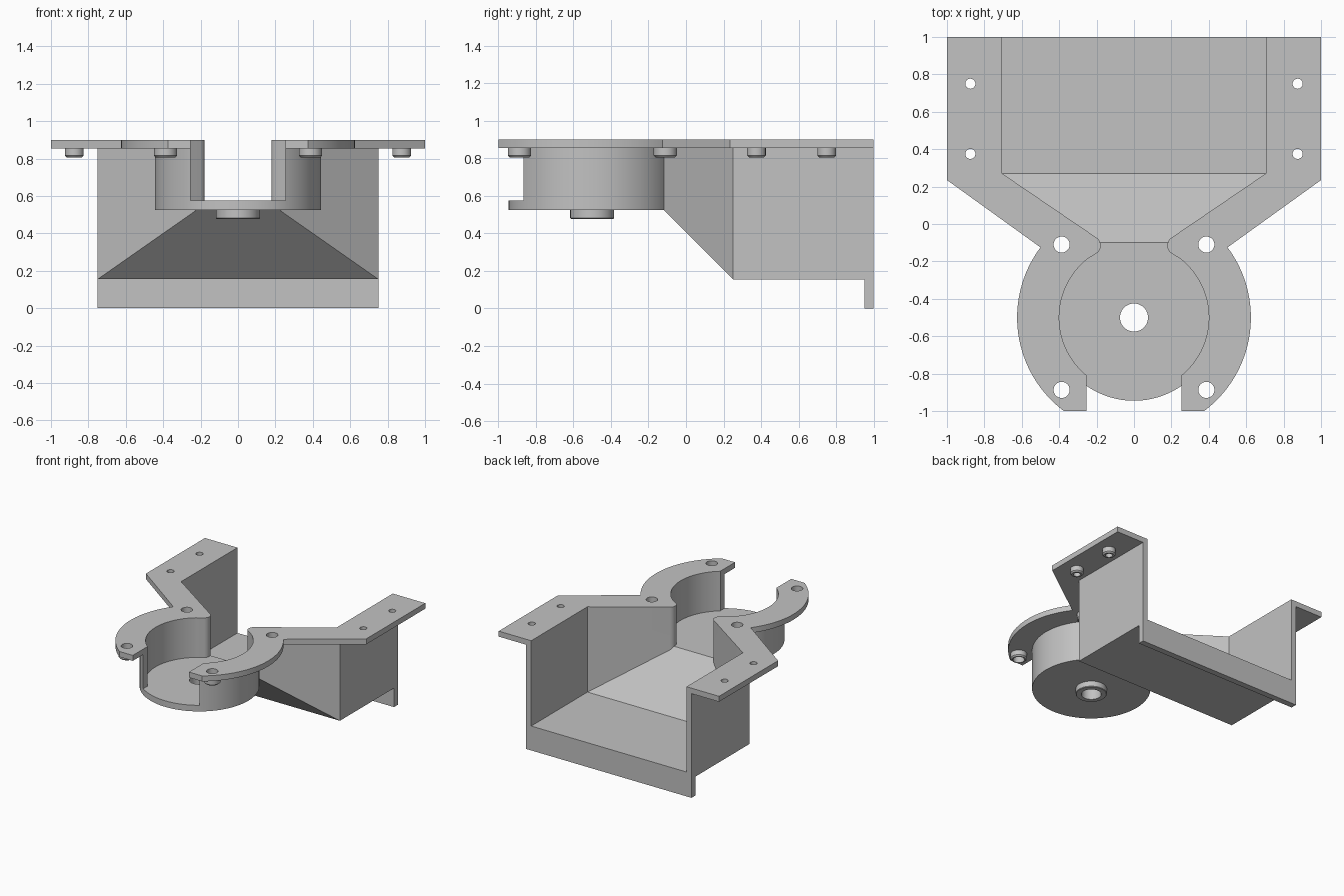
import bpy
import bmesh
from math import cos, sin, radians

if "Cube" in bpy.data.objects:
    bpy.data.objects.remove(bpy.data.objects["Cube"])

grey = bpy.data.materials.new("plain grey")
grey.use_nodes = True
COLOUR = (0.54, 0.54, 0.54, 1)
grey.diffuse_color = COLOUR
grey.node_tree.nodes["Principled BSDF"].inputs["Base Color"].default_value = COLOUR

CY = -0.5                         # centre of the round cup
TOP, PLATE_BOTTOM = 0.9, 0.855


def arc(cx, cy, r, start, end, steps):
    angles = [radians(start + (end - start) * i / steps) for i in range(steps + 1)]
    return [(cx + r * cos(a), cy + r * sin(a)) for a in angles]


def mirrored(half):
    return half + [(-x, y) for x, y in reversed(half) if abs(x) > 1e-5]


def prism(name, points, low, high, axis="z"):
    """Extrude a 2D outline along z (outline in x, y) or x (outline in y, z)."""
    bm = bmesh.new()
    place = (lambda p, h: (p[0], p[1], h)) if axis == "z" else (lambda p, h: (h, p[0], p[1]))
    face = bm.faces.new([bm.verts.new(place(p, low)) for p in points])
    moved = bmesh.ops.extrude_face_region(bm, geom=[face])["geom"]
    shift = place((0, 0), high - low)
    bmesh.ops.translate(bm, vec=shift, verts=[v for v in moved if isinstance(v, bmesh.types.BMVert)])
    return finish(name, bm)


def finish(name, bm):
    bmesh.ops.recalc_face_normals(bm, faces=bm.faces)
    mesh = bpy.data.meshes.new(name)
    bm.to_mesh(mesh)
    bm.free()
    mesh.materials.append(grey)
    obj = bpy.data.objects.new(name, mesh)
    bpy.context.collection.objects.link(obj)
    return obj


def boolean(obj, cutter, operation="DIFFERENCE"):
    mod = obj.modifiers.new("cut", "BOOLEAN")
    mod.operation, mod.object, mod.solver = operation, cutter, "EXACT"
    activate(obj)
    bpy.ops.object.modifier_apply(modifier=mod.name)


def activate(obj):
    bpy.ops.object.select_all(action="DESELECT")
    obj.select_set(True)
    bpy.context.view_layer.objects.active = obj


def smooth(obj):
    activate(obj)
    bpy.ops.object.shade_smooth_by_angle(angle=radians(25))


def ring_boss(name, x, y, bottom, top, outer, inner, chamfer, steps=40):
    """Short tube with a chamfered lower rim."""
    profile = [(inner, top), (outer, top), (outer, bottom + chamfer),
               (outer - chamfer, bottom), (inner, bottom)]
    bm = bmesh.new()
    rings = [[bm.verts.new((px, py, z)) for px, py in arc(x, y, r, 0, 360, steps)[:-1]]
             for r, z in profile]
    for a, b in zip(rings, rings[1:] + rings[:1]):
        for i in range(steps):
            j = (i + 1) % steps
            bm.faces.new((a[i], a[j], b[j], b[i]))
    smooth(finish(name, bm))


# Outlines, right half listed from back to front
body_plan = mirrored([(0.75, 1), (0.75, 0.25)] + arc(0, CY, 0.445, 59.5, -90, 48))
plate_plan = mirrored([(1, 1), (1, 0.235)] + arc(0, CY, 0.625, 36.87, -53.13, 32))
cavity_plan = mirrored([(0.705, 1.1), (0.705, 0.27)]
                       + arc(0.228, -0.115, 0.05, 125, 233, 10)
                       + arc(0, CY, 0.4, 51.3, -50.4, 36) + [(0.255, -1.2)])
body_side = [(1, 0), (1, 1), (-1.2, 1), (-1.2, 0.525), (-0.12, 0.525),
             (0.25, 0.155), (0.95, 0.155), (0.95, 0)]
cavity_side = [(1.2, 1.1), (1.2, 0.2), (0.27, 0.2), (-0.1, 0.575), (-1.3, 0.575), (-1.3, 1.1)]

# Hopper and cup shell, with the back lip
body = prism("hopper_and_cup", body_plan, -0.1, PLATE_BOTTOM)
side = prism("side_cutter", body_side, -1.2, 1.2, "x")
boolean(body, side, "INTERSECT")

# Hollow inside, open at the back and at the front notch
cavity = prism("cavity_cutter", cavity_plan, 0, 1.05)
floor = prism("floor_cutter", cavity_side, -1.3, 1.3, "x")
boolean(cavity, floor, "INTERSECT")

plate = prism("mounting_plate", plate_plan, PLATE_BOTTOM, TOP)
boolean(body, cavity)
boolean(plate, cavity)

# Drain hole and boss under the cup
drain = prism("drain_cutter", arc(0, CY, 0.075, 0, 360, 40)[:-1], 0.3, 0.7)
boolean(body, drain)
ring_boss("drain_boss", 0, CY, 0.477, 0.525, 0.117, 0.075, 0.004)

# Screw holes through the plate, each with a boss below
helpers = [side, cavity, floor, drain]
screws = [("cup", 0.387, -0.11, 0.062, 0.043), ("cup", 0.387, -0.887, 0.062, 0.043),
          ("wing", 0.875, 0.375, 0.05, 0.027), ("wing", 0.875, 0.75, 0.05, 0.027)]
for label, x, y, outer, inner in screws:
    for name, sx in (("left", x), ("right", -x)):
        hole = prism("screw_cutter", arc(sx, y, inner, 0, 360, 40)[:-1], 0.7, 1)
        boolean(plate, hole)
        helpers.append(hole)
        ring_boss(f"{name}_{label}_screw_boss", sx, y, 0.805, PLATE_BOTTOM, outer, inner, 0.01)

for helper in helpers:
    bpy.data.objects.remove(helper)
smooth(body)
smooth(plate)
